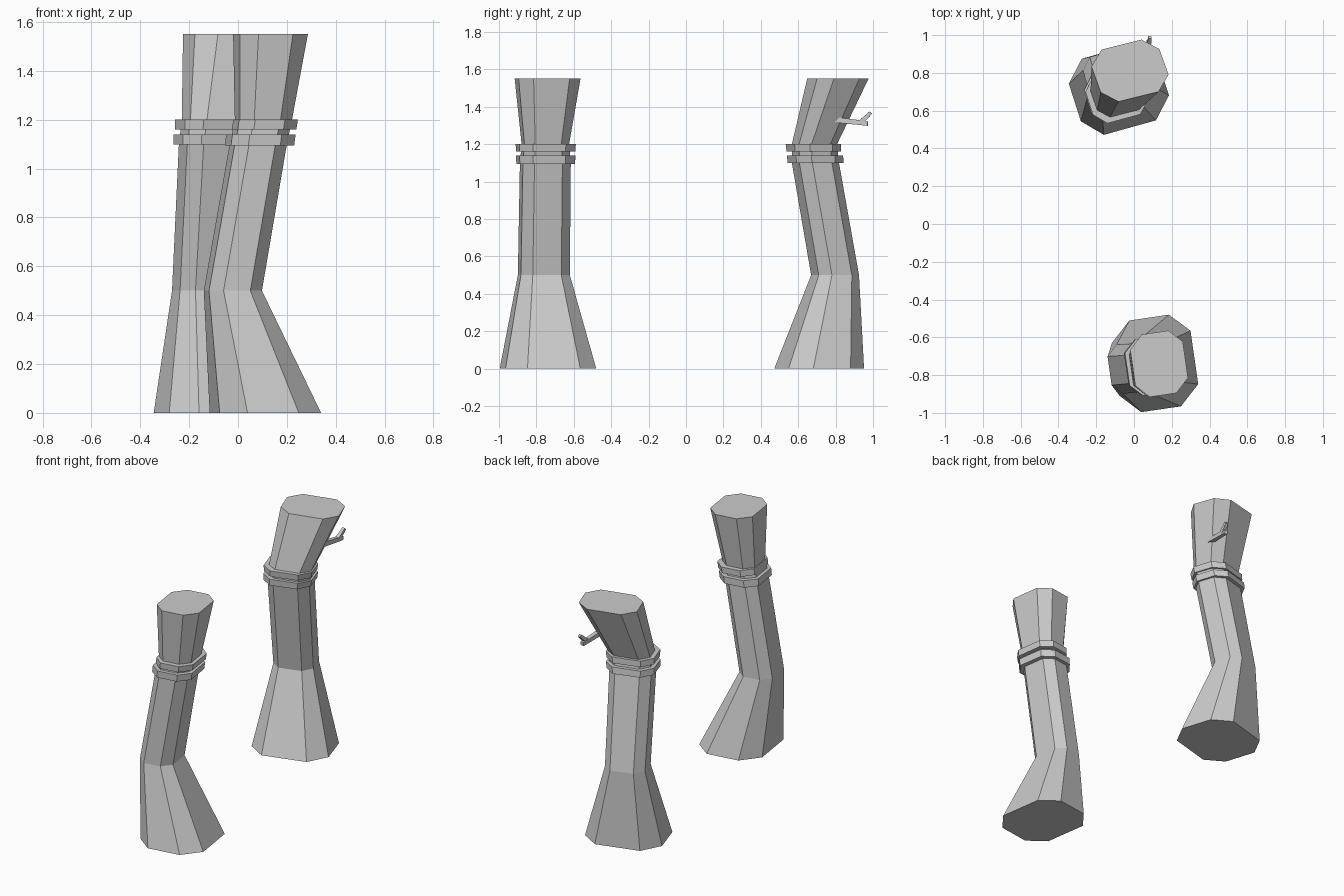
import bpy, bmesh
from mathutils import Vector

if "Cube" in bpy.data.objects:
    bpy.data.objects.remove(bpy.data.objects["Cube"])


def loft(name, rings):
    """Capped flat-faced skin through a list of equal-length point loops."""
    bm = bmesh.new()
    loops = [[bm.verts.new(p) for p in r] for r in rings]
    n = len(loops[0])
    for a, b in zip(loops, loops[1:]):
        for i in range(n):
            j = (i + 1) % n
            bm.faces.new((a[i], a[j], b[j], b[i]))
    bm.faces.new(loops[0][::-1])
    bm.faces.new(loops[-1])
    bmesh.ops.recalc_face_normals(bm, faces=bm.faces[:])
    me = bpy.data.meshes.new(name)
    bm.to_mesh(me)
    bm.free()
    ob = bpy.data.objects.new(name, me)
    bpy.context.collection.objects.link(ob)
    return ob


def column(name, half, sections):
    """Loft an uneven octagon (half outline, point-symmetric) through z, cx, cy, hx, hy."""
    outline = half + [(-x, -y) for x, y in half]
    return loft(name, [[(cx + x * hx, cy + y * hy, z) for x, y in outline]
                       for z, cx, cy, hx, hy in sections])


def stick(name, p, q, r0, r1):
    """Square tapered twig between two points."""
    p, q = Vector(p), Vector(q)
    d = (q - p).normalized()
    u = d.cross(Vector((1, 0, 0))).normalized()
    v = d.cross(u)
    quad = ((-1, -1), (1, -1), (1, 1), (-1, 1))
    return loft(name, [[c + u * a * r + v * b * r for a, b in quad]
                       for c, r in ((p, r0), (q, r1))])


# Octagon outlines of the two trunks
front_half = [(-.32, -1), (.60, -.88), (1, -.425), (.82, .67)]
back_half = [(-.30, -1), (.74, -.68), (1, -.13), (.76, .70)]

# Trunks: flared foot, kinked waist, widening top
column("front_trunk", front_half, [
    (0, .112, -.738, .228, .258), (.5, -.021, -.76, .119, .139),
    (1.1, .083, -.752, .117, .136), (1.2, .104, -.752, .117, .127),
    (1.55, .133, -.74, .153, .176)])
column("back_trunk", back_half, [
    (0, -.08, .712, .265, .24), (.5, -.133, .797, .137, .128),
    (1.1, -.097, .692, .145, .126), (1.2, -.083, .687, .147, .121),
    (1.55, -.021, .812, .204, .164)])

# Paired bands around each neck
column("front_lower_band", front_half, [
    (1.095, .088, -.75, .142, .157), (1.14, .094, -.75, .142, .159)])
column("front_upper_band", front_half, [
    (1.16, .107, -.75, .132, .158), (1.2, .113, -.75, .132, .161)])
column("back_lower_band", back_half, [
    (1.098, -.102, .693, .162, .15), (1.14, -.098, .69, .166, .15)])
column("back_upper_band", back_half, [
    (1.16, -.094, .683, .163, .145), (1.2, -.09, .681, .167, .148)])

# Forked twig on the back trunk
stick("twig", (.06, .80, 1.33), (.078, .972, 1.31), .015, .012)
stick("twig_fork", (.075, .93, 1.313), (.085, .988, 1.368), .013, .009)
